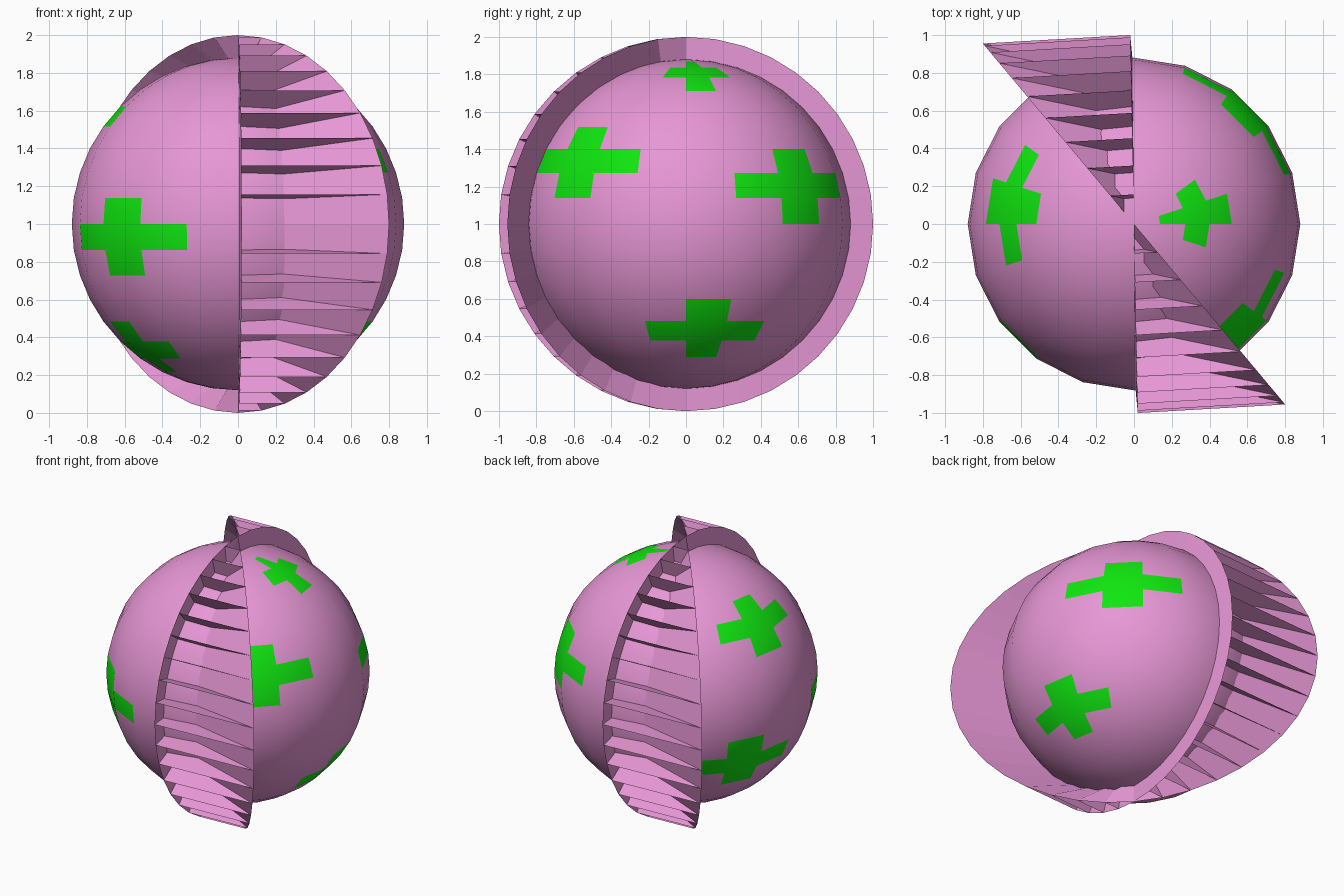
import bpy, bmesh
from math import radians, degrees, sin, cos, atan2, asin, floor, pi
from mathutils import Matrix

if "Cube" in bpy.data.objects:
    bpy.data.objects.remove(bpy.data.objects["Cube"])

BALL_R = 0.88      # ball radius
ROOT_R = 0.79      # hidden inner edge of the skirt, inside the ball
STEPS = 40         # facets around the ring


def material(name, rgb):
    m = bpy.data.materials.new(name)
    m.diffuse_color = (*rgb, 1.0)
    m.use_nodes = True
    m.node_tree.nodes["Principled BSDF"].inputs["Base Color"].default_value = m.diffuse_color
    return m


def make_object(name, bm, mats):
    me = bpy.data.meshes.new(name)
    bm.to_mesh(me)
    bm.free()
    ob = bpy.data.objects.new(name, me)
    bpy.context.collection.objects.link(ob)
    for m in mats:
        me.materials.append(m)
    return ob


pink = material("pink", (0.80, 0.31, 0.67))
green = material("green", (0.005, 0.80, 0.005))

# Ball: smooth sphere whose green crosses are five faces each,
# given as (18 degree sector, 9 degree latitude row) of the middle face
crosses = [(12, -1), (11, -6), (17, 2), (2, 1), (0, -5), (0, 7), (9, 4), (8, -3)]
green_cells = set()
for k, j in crosses:
    for dk, dj in ((0, 0), (1, 0), (-1, 0), (0, 1), (0, -1)):
        green_cells.add(((k + dk) % 20, j + dj))

bm = bmesh.new()
bmesh.ops.create_uvsphere(bm, u_segments=20, v_segments=20, radius=BALL_R)
for f in bm.faces:
    c = f.calc_center_median()
    k = floor((degrees(atan2(c.y, c.x)) % 360) / 18)
    j = floor(degrees(asin(c.z / c.length)) / 9)
    f.material_index = 1 if (k, j) in green_cells else 0
    f.smooth = True
bmesh.ops.translate(bm, verts=bm.verts, vec=(0, 0, 1))
make_object("ball", bm, [pink, green])


def ring_point(i, x, y, z):
    a = 2 * pi * i / STEPS
    return (x * cos(a), -y * cos(a), 1 + z * sin(a))


def band(name, inner, outer):
    """Faceted strip between two sheared rings given as (x, y, z) half sizes."""
    bm = bmesh.new()
    a = [bm.verts.new(ring_point(i, *inner)) for i in range(STEPS)]
    b = [bm.verts.new(ring_point(i, *outer)) for i in range(STEPS)]
    for i in range(STEPS):
        n = (i + 1) % STEPS
        bm.faces.new((a[i], a[n], b[n], b[i]))
    return make_object(name, bm, [pink])


ROOT = (0.0, ROOT_R, ROOT_R)
RIM = (0.02, 1.0, 1.0)
EDGE = (0.80, 0.955, 1.0)

# Upright flange, and the flared skirt that swings away from it
band("flange", ROOT, RIM)
band("skirt", ROOT, EDGE)

# Thin tapering ribs bracing the skirt against the flange
bm = bmesh.new()
for i in range(STEPS):
    if abs(cos(2 * pi * i / STEPS)) < 0.01:
        continue
    bm.faces.new([bm.verts.new(ring_point(i, *p)) for p in (ROOT, EDGE, RIM)])
make_object("ribs", bm, [pink])
